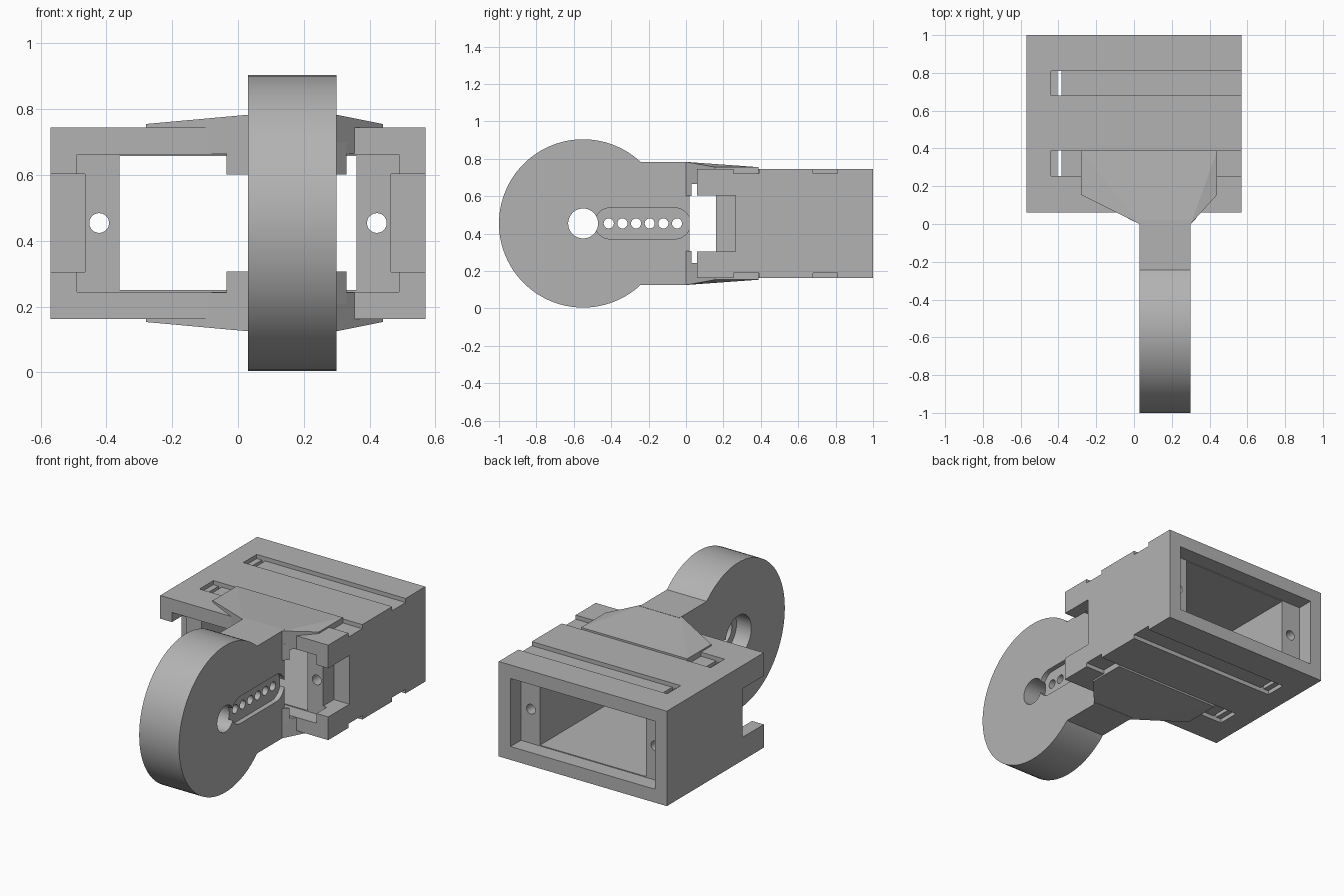
import bpy, bmesh, math
from mathutils import Matrix

cube = bpy.data.objects.get("Cube")
if cube:
    bpy.data.objects.remove(cube, do_unlink=True)

grey = bpy.data.materials.new("mid grey")
grey.use_nodes = True
GREY = (0.45, 0.45, 0.45, 1)
grey.diffuse_color = GREY
grey.node_tree.nodes["Principled BSDF"].inputs["Base Color"].default_value = GREY

MID = 0.454  # height of the horizontal symmetry plane


def finish(name, bm):
    bmesh.ops.recalc_face_normals(bm, faces=bm.faces)
    mesh = bpy.data.meshes.new(name)
    bm.to_mesh(mesh)
    bm.free()
    mesh.materials.append(grey)
    ob = bpy.data.objects.new(name, mesh)
    bpy.context.collection.objects.link(ob)
    return ob


def box(name, x, y, z):
    bm = bmesh.new()
    size = Matrix.Diagonal((x[1] - x[0], y[1] - y[0], z[1] - z[0], 1))
    centre = Matrix.Translation([sum(p) / 2 for p in (x, y, z)])
    bmesh.ops.create_cube(bm, size=1, matrix=centre @ size)
    return finish(name, bm)


def rod(name, centre, radius, length, axis, sides=48):
    bm = bmesh.new()
    turn = Matrix.Rotation(math.pi / 2, 4, 'Y' if axis == 'X' else 'X')
    bmesh.ops.create_cone(bm, cap_ends=True, segments=sides, radius1=radius,
                          radius2=radius, depth=length,
                          matrix=Matrix.Translation(centre) @ turn)
    return finish(name, bm)


def hull(name, points):
    bm = bmesh.new()
    for p in points:
        bm.verts.new(p)
    bmesh.ops.convex_hull(bm, input=bm.verts)
    return finish(name, bm)


def combine(target, tools, operation):
    for tool in tools:
        tool.hide_render = True
        mod = target.modifiers.new(tool.name, 'BOOLEAN')
        mod.operation, mod.object, mod.solver = operation, tool, 'EXACT'
    graph = bpy.context.evaluated_depsgraph_get()
    mesh = bpy.data.meshes.new_from_object(target.evaluated_get(graph))
    target.modifiers.clear()
    target.data = mesh
    for tool in tools:
        bpy.data.objects.remove(tool, do_unlink=True)


def mirrored(z, side):
    return MID + side * (z - MID)


def span(a, b, side):
    return sorted((mirrored(a, side), mirrored(b, side)))


# Housing: rectangular sleeve with stepped ends
housing = box("housing", (-.57, .57), (.06, 1), (.163, .745))
cuts = [box("bore", (-.36, .36), (0, 1.1), (.25, .657)),
        box("front_recess", (-.49, .49), (0, .16), (.245, .662)),
        box("back_recess", (-.49, .49), (.9, 1.1), (.245, .662))]
for side in (-1, 1):
    cuts.append(box("cable_notch", sorted((side * .465, side * .7)),
                    (0, .265), (.305, .603)))
    cuts.append(rod("screw_hole", (side * .422, .5, MID), .03, 1.4, 'Y', 32))
    for y in ((.255, .39), (.68, .81)):
        cuts.append(box("strap_groove", (-.44, .7), y, span(.72, .8, side)))
for y in ((.255, .39), (.68, .81)):
    cuts.append(box("strap_slit", (-.405, -.383), y, (0, 1)))
combine(housing, cuts, 'DIFFERENCE')

# Arm: round disc with a straight neck
arm = rod("arm", (.165, -.55, MID), .45, .27, 'X', 96)
combine(arm, [box("neck", (.03, .30), (-.45, .02), (.125, .783))], 'UNION')

# Pocket for the lever, its row of holes and the pivot hole
outline = []
for i in range(33):
    a = math.pi / 2 + math.pi * i / 32
    for end, flip in ((-.405, 1), (-.06, -1)):
        y, z = end + flip * .083 * math.cos(a), MID + .083 * math.sin(a)
        outline += [(.27, y, z), (.4, y, z)]
cuts = [hull("lever_pocket", outline),
        rod("pivot_hole", (.165, -.55, MID), .08, .5, 'X'),
        rod("pivot_counterbore", (.03, -.55, MID), .125, .2, 'X')]
for i in range(6):
    cuts.append(rod("lever_hole", (.165, -.413 + i * .073, MID), .027, .5, 'X', 24))
combine(arm, cuts, 'DIFFERENCE')
bpy.ops.object.select_all(action='DESELECT')
arm.select_set(True)
bpy.context.view_layer.objects.active = arm
bpy.ops.object.shade_smooth_by_angle(angle=math.radians(30))

# Upper and lower flared brackets with a gripping lip
for label, side in (("upper", 1), ("lower", -1)):
    base = [(.03, 0), (.30, 0), (-.28, .155), (.44, .155), (-.28, .388), (.44, .388)]
    points = []
    for x, y in base:
        top = .783 if y == 0 else .755
        points += [(x, y, mirrored(top, side)), (x, y, mirrored(.665, side))]
    hull(label + "_bracket", points)
    lip = [(.03, 0), (.30, 0), (-.035, .03), (.33, .03)]
    hull(label + "_lip", [(x, y, mirrored(z, side)) for x, y in lip for z in (.602, .70)])
